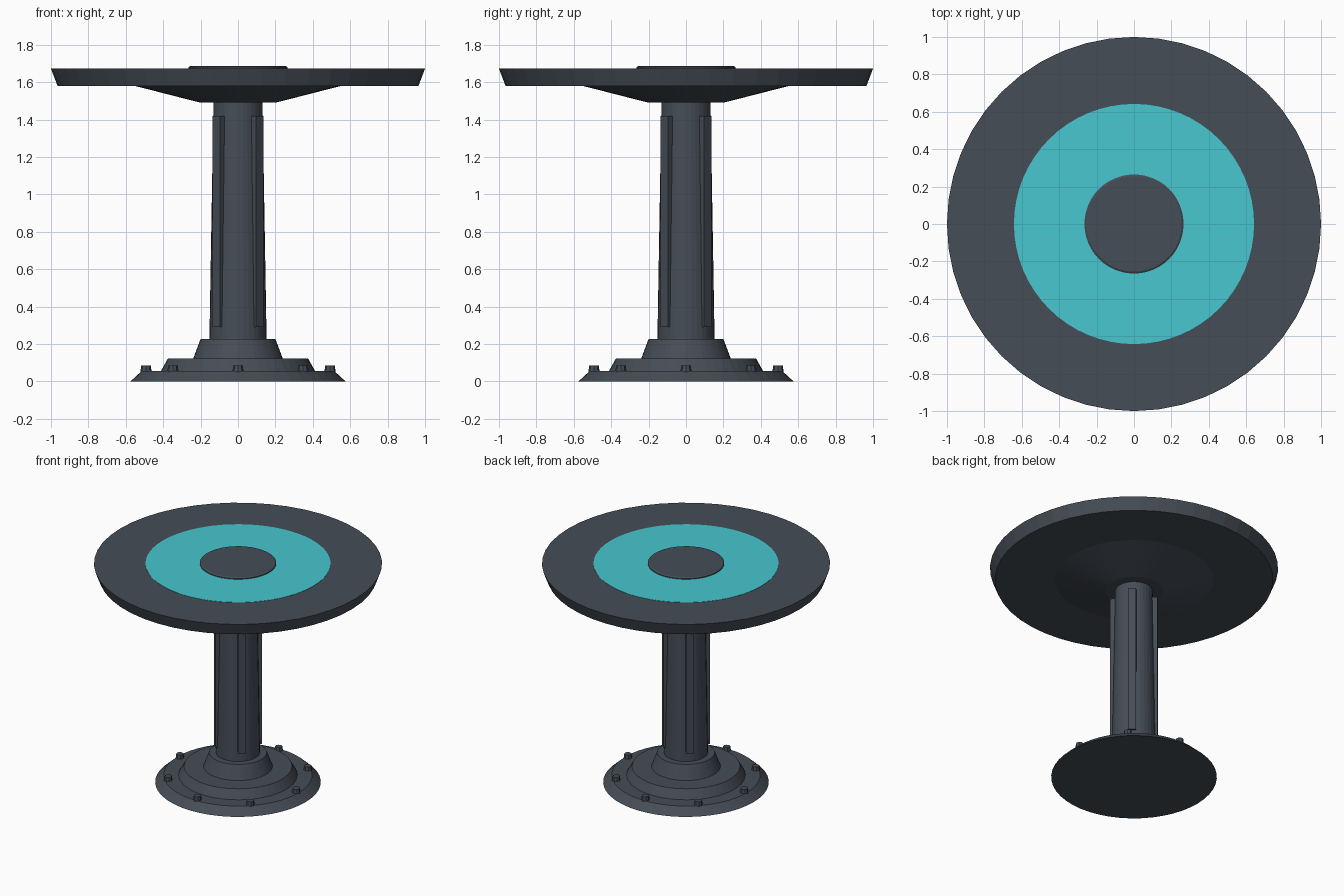
import bpy, bmesh, math
from mathutils import Matrix

if "Cube" in bpy.data.objects:
    bpy.data.objects.remove(bpy.data.objects["Cube"])


def material(name, rgb):
    m = bpy.data.materials.new(name)
    m.diffuse_color = (*rgb, 1)
    m.use_nodes = True
    m.node_tree.nodes["Principled BSDF"].inputs["Base Color"].default_value = m.diffuse_color
    return m


slate = material("slate_metal", (0.06, 0.074, 0.093))
teal = material("teal_glow", (0.065, 0.57, 0.63))


def finish(name, bm, mat):
    bmesh.ops.recalc_face_normals(bm, faces=bm.faces)
    me = bpy.data.meshes.new(name)
    bm.to_mesh(me)
    bm.free()
    me.materials.append(mat)
    ob = bpy.data.objects.new(name, me)
    bpy.context.collection.objects.link(ob)
    return ob


def lathe(name, profile, n, mat):
    """Closed solid turned around z from (radius, height) points, bottom to top."""
    bm = bmesh.new()
    rings = [[bm.verts.new((r * math.cos(2 * math.pi * i / n),
                            r * math.sin(2 * math.pi * i / n), z))
              for i in range(n)] for r, z in profile]
    for a, b in zip(rings, rings[1:]):
        for i in range(n):
            j = (i + 1) % n
            bm.faces.new((a[i], a[j], b[j], b[i]))
    bm.faces.new(rings[0][::-1])
    bm.faces.new(rings[-1])
    return finish(name, bm, mat)


# Stepped base
lathe("base_plate", [(0.575, 0), (0.515, 0.055)], 48, slate)
lathe("base_step", [(0.415, 0.05), (0.375, 0.122)], 48, slate)
lathe("column_collar", [(0.24, 0.12), (0.2, 0.227)], 48, slate)

# Tapered column, flared support and table top
lathe("column", [(0.153, 0.22), (0.131, 1.5)], 32, slate)
lathe("top_support", [(0.2, 1.49), (0.56, 1.582)], 48, slate)
lathe("table_top", [(0.965, 1.58), (1.0, 1.672)], 48, slate)

# Coloured disc and raised centre cap
lathe("inlay_ring", [(0.642, 1.67), (0.642, 1.674)], 64, teal)
lathe("centre_cap", [(0.265, 1.67), (0.265, 1.68), (0.255, 1.686)], 48, slate)

# Vertical ribs on the column diagonals
bm = bmesh.new()
for k in range(4):
    mat = (Matrix.Rotation(math.radians(45 + 90 * k), 4, 'Z')
           @ Matrix.Translation((0.14, 0, 0.855))
           @ Matrix.Diagonal((0.05, 0.056, 1.13, 1)))
    bmesh.ops.create_cube(bm, size=1, matrix=mat)
finish("column_ribs", bm, slate)

# Ring of bolts on the base plate
bm = bmesh.new()
for k in range(8):
    mat = (Matrix.Rotation(math.radians(45 * k), 4, 'Z')
           @ Matrix.Translation((0.492, 0, 0.067)))
    bmesh.ops.create_cone(bm, cap_ends=True, segments=8, radius1=0.03,
                          radius2=0.026, depth=0.036, matrix=mat)
finish("base_bolts", bm, slate)
